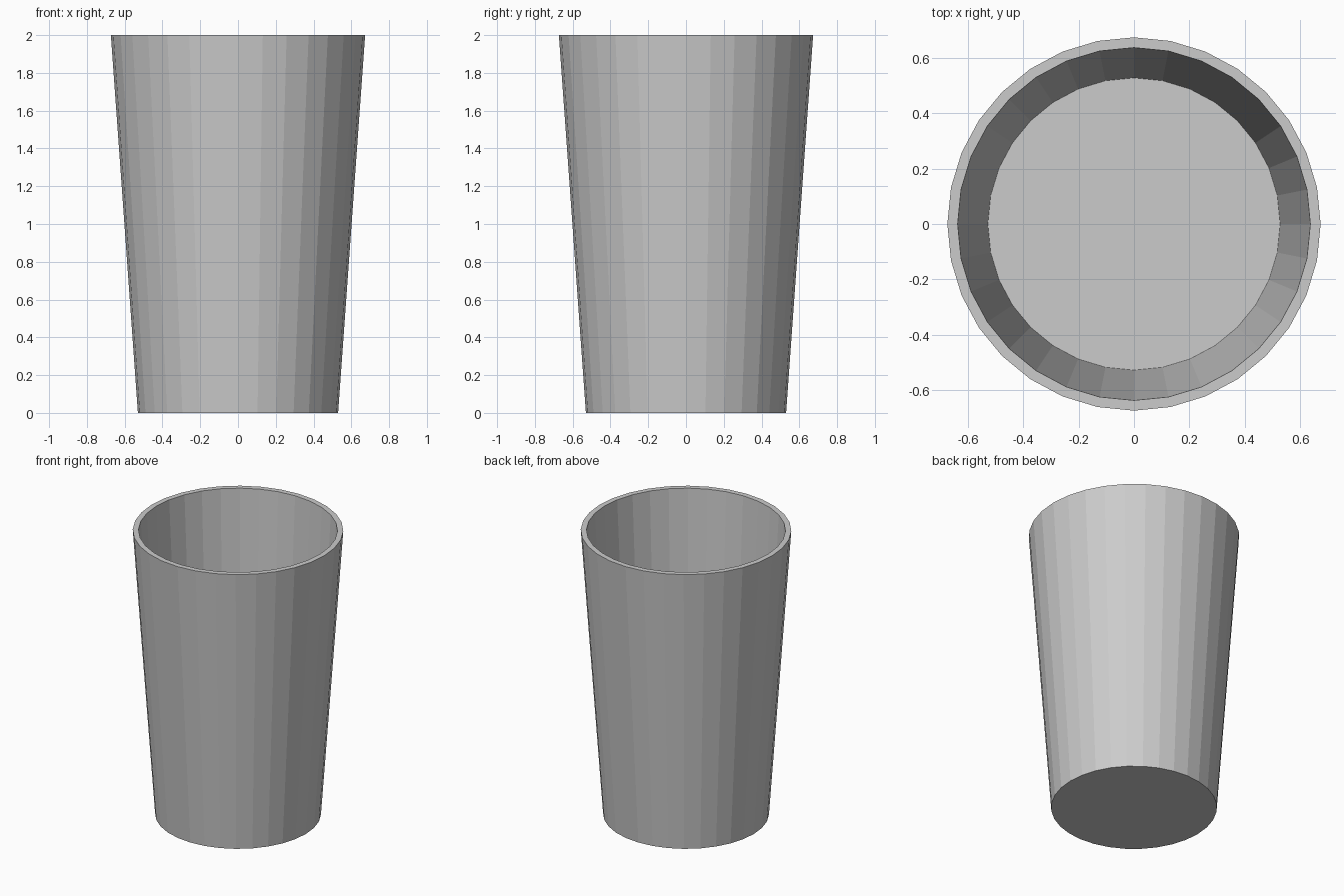
import bpy
import bmesh
from math import cos, sin, tau

if "Cube" in bpy.data.objects:
    bpy.data.objects.remove(bpy.data.objects["Cube"])

SIDES = 32

# Cup profile as (radius, height): outer base, outer rim, inner rim, inner floor
PROFILE = [(0.53, 0.0), (0.673, 2.0), (0.636, 2.0), (0.527, 0.03)]

bm = bmesh.new()


def ring(radius, z):
    return [bm.verts.new((radius * cos(tau * i / SIDES), radius * sin(tau * i / SIDES), z))
            for i in range(SIDES)]


rings = [ring(r, z) for r, z in PROFILE]

# Outer wall, rim and inner wall
for a, b in zip(rings, rings[1:]):
    for i in range(SIDES):
        j = (i + 1) % SIDES
        bm.faces.new((a[i], a[j], b[j], b[i]))

# Underside and inside floor
bm.faces.new(rings[0][::-1])
bm.faces.new(rings[-1])
bmesh.ops.recalc_face_normals(bm, faces=bm.faces[:])

mesh = bpy.data.meshes.new("cup")
bm.to_mesh(mesh)
bm.free()
cup = bpy.data.objects.new("cup", mesh)
bpy.context.collection.objects.link(cup)
